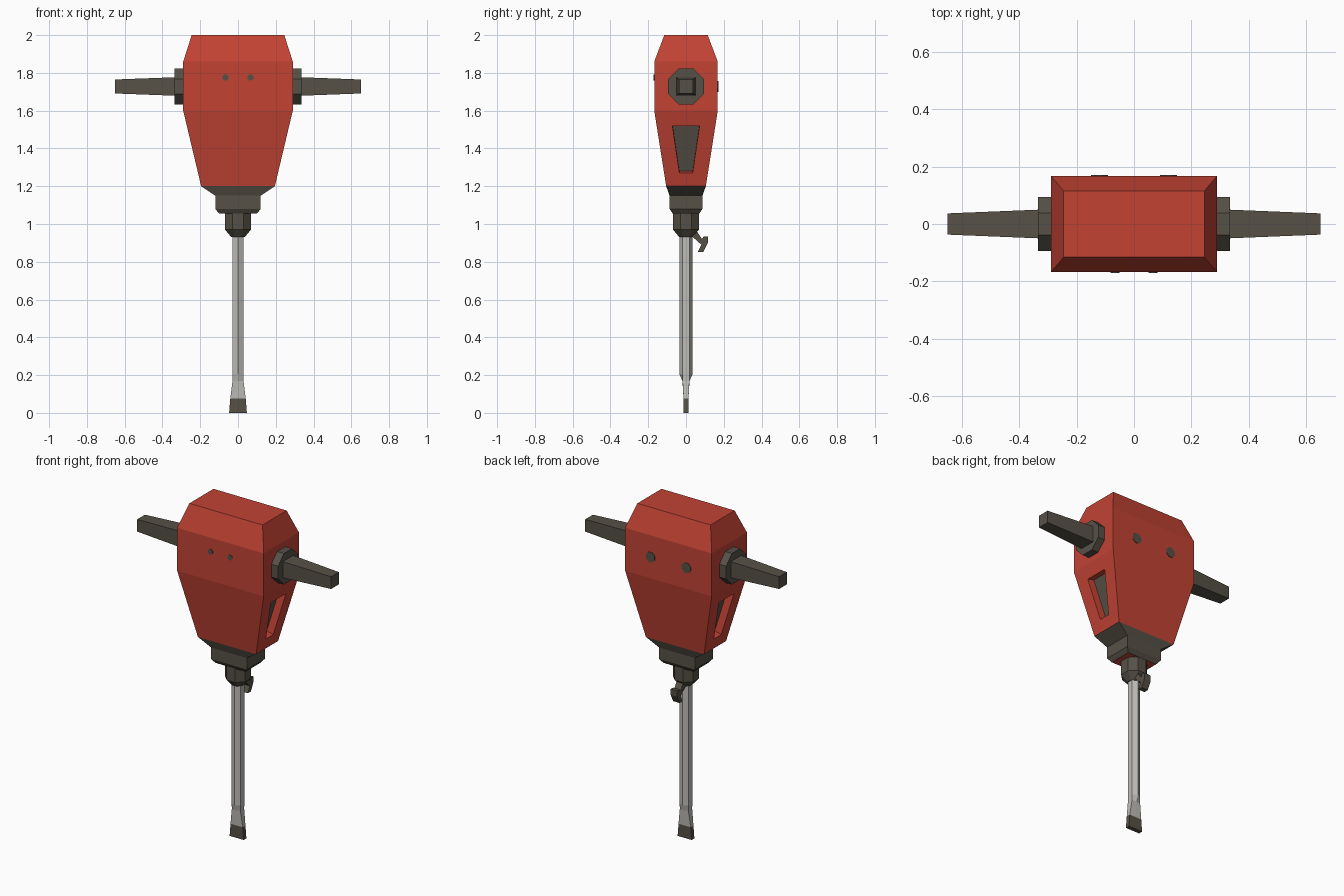
import bpy, bmesh, math
from mathutils import Vector

if "Cube" in bpy.data.objects:
    bpy.data.objects.remove(bpy.data.objects["Cube"])


def material(name, rgb):
    m = bpy.data.materials.new(name)
    m.diffuse_color = (*rgb, 1)
    m.use_nodes = True
    m.node_tree.nodes["Principled BSDF"].inputs["Base Color"].default_value = m.diffuse_color
    return m


red = material("red_paint", (0.54, 0.056, 0.034))
dark = material("dark_rubber", (0.094, 0.083, 0.063))
steel = material("steel", (0.52, 0.51, 0.48))


def finish(name, bm, mats):
    bmesh.ops.recalc_face_normals(bm, faces=bm.faces)
    me = bpy.data.meshes.new(name)
    bm.to_mesh(me)
    bm.free()
    for m in mats:
        me.materials.append(m)
    ob = bpy.data.objects.new(name, me)
    bpy.context.collection.objects.link(ob)
    return ob


def loft(rings):
    """Closed solid through a list of rings with equal point counts."""
    bm = bmesh.new()
    loops = [[bm.verts.new(p) for p in r] for r in rings]
    n = len(loops[0])
    for a, b in zip(loops, loops[1:]):
        for i in range(n):
            j = (i + 1) % n
            bm.faces.new((a[i], a[j], b[j], b[i]))
    bm.faces.new(loops[0])
    bm.faces.new(loops[-1])
    bm.normal_update()
    return bm


def rect(hx, hy, z):
    return [(-hx, -hy, z), (hx, -hy, z), (hx, hy, z), (-hx, hy, z)]


def ngon(n, r, z, start):
    return [(r * math.cos(start + i * math.tau / n),
             r * math.sin(start + i * math.tau / n), z) for i in range(n)]


# body housing with a recessed vent in each sloping side
bm = loft([rect(.195, .105, 1.2), rect(.29, .168, 1.6),
           rect(.29, .168, 1.86), rect(.245, .115, 2.0)])
for s in (-1, 1):
    face = next(f for f in bm.faces if f.calc_center_median().x * s > .2
                and f.calc_center_median().z < 1.5)
    outer = sorted(face.verts, key=lambda v: math.atan2(v.co.z - 1.4, v.co.y))
    bm.faces.remove(face)

    def on_slope(y, z):
        return Vector((s * (.195 + .095 * (z - 1.2) / .4), y, z))
    hole = [on_slope(-.035, 1.27), on_slope(.035, 1.27),
            on_slope(.072, 1.52), on_slope(-.072, 1.52)]
    inward = Vector((-s * .973, 0, .231)) * .045
    rim = [bm.verts.new(p) for p in hole]
    floor = [bm.verts.new(p + inward) for p in hole]
    for a, b in ((outer, rim), (rim, floor)):
        for i in range(4):
            j = (i + 1) % 4
            bm.faces.new((a[i], a[j], b[j], b[i]))
    bm.faces.new(floor).material_index = 1
finish("body_housing", bm, [red, dark])

# collar below the body, with a red underside
bm = loft([rect(.10, .07, 1.055), rect(.12, .087, 1.08),
           rect(.12, .087, 1.15), rect(.195, .105, 1.2)])
for f in bm.faces:
    f.material_index = 1 if abs(f.calc_center_median().z - 1.055) < .001 else 0
finish("collar", bm, [dark, red])

# chuck
e = math.pi / 8
finish("chuck", loft([ngon(8, .038, .93, e), ngon(8, .074, .97, e),
                      ngon(8, .074, 1.06, e)]), [dark])

# hexagonal chisel shaft, flattening to a wider blade


def hexring(hx, hy_side, hy_mid, z):
    return [(0, -hy_mid, z), (hx, -hy_side, z), (hx, hy_side, z),
            (0, hy_mid, z), (-hx, hy_side, z), (-hx, -hy_side, z)]


finish("chisel_shaft", loft([hexring(.041, .013, .013, .075),
                             hexring(.029, .018, .019, .17),
                             hexring(.030, .0175, .035, .205),
                             hexring(.030, .0175, .035, .94)]), [steel])
finish("chisel_tip", loft([rect(.047, .013, 0), rect(.041, .013, .075)]), [dark])

# handles and their octagonal mounts, one pair each side


def along_x(ring, s, zc):
    return [(s * z, x, y + zc) for x, y, z in ring]


for s, side in ((-1, "left"), (1, "right")):
    finish("handle_mount_" + side,
           loft([along_x(ngon(8, .102, x, e), s, 1.728) for x in (.27, .335)]), [dark])
    finish("handle_" + side,
           loft([along_x(rect(.050, .049, .33), s, 1.728),
                 along_x(rect(.037, .037, .65), s, 1.728)]), [dark])

# round plates: small bolts on the front, larger ones on the back
for s, side in ((-1, "left"), (1, "right")):
    for label, x, z, r, y0, y1 in (("front_bolt_", .066, 1.775, .017, -.166, -.171),
                                   ("back_bolt_", .12, 1.728, .032, .166, .171)):
        rings = [[(s * x + px, y, z + pz) for px, pz, y in ngon(8, r, yy, e)]
                 for yy in (y0, y1)]
        finish(label + side, loft(rings), [dark])

# retaining hook behind the chuck
hook = [(.035, .965), (.055, .965), (.085, .920), (.093, .935), (.116, .935),
        (.116, .900), (.092, .853), (.063, .853), (.082, .890), (.035, .932)]
finish("retaining_hook", loft([[(x, y, z) for y, z in hook] for x in (-.022, .022)]), [dark])
